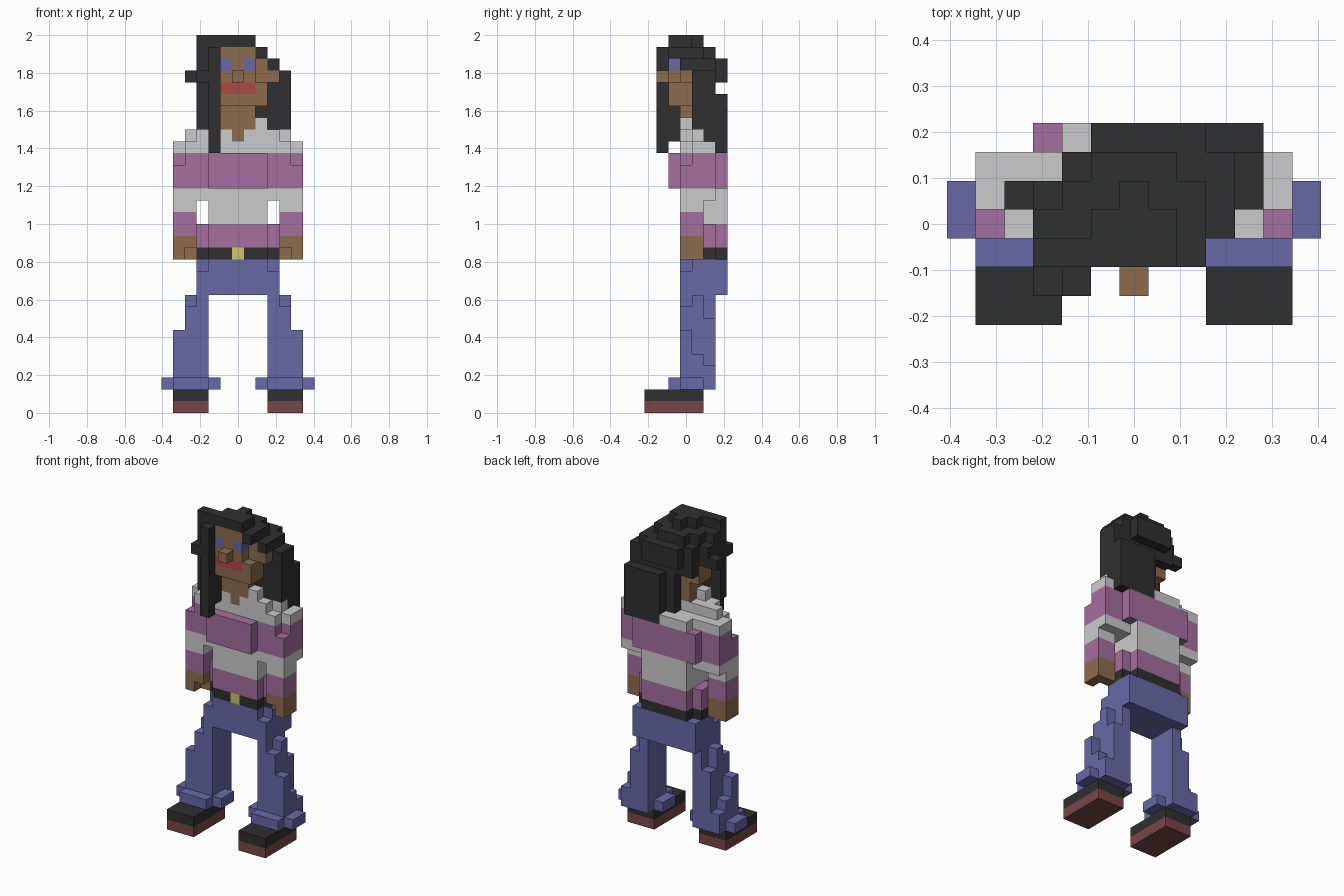
import bpy, bmesh
from mathutils import Vector

if "Cube" in bpy.data.objects:
    bpy.data.objects.remove(bpy.data.objects["Cube"])

U = 2 / 32                       # edge of one cube
cells = {}                       # (x, y, z) -> part name


def box(part, xs, ys, zs, mirror=False):
    """Fill an inclusive block of cubes; later blocks repaint earlier ones."""
    for x in range(xs[0], xs[1] + 1):
        for y in range(ys[0], ys[1] + 1):
            for z in range(zs[0], zs[1] + 1):
                cells[x, y, z] = part
                if mirror:
                    cells[-x, y, z] = part


def both(part, xs, ys, zs):
    box(part, xs, ys, zs, True)


# shoes
both("shoe_soles", (3, 5), (-3, 1), (0, 0))
both("shoe_uppers", (3, 5), (-3, 1), (1, 1))

# trousers: cuffs, flared legs, hips
both("trousers", (3, 5), (-1, 2), (2, 2))
both("trousers", (2, 6), (0, 1), (2, 2))
both("trousers", (3, 4), (0, 2), (3, 7))
both("trousers", (5, 5), (0, 0), (3, 6))
both("trousers", (5, 5), (1, 1), (3, 4))
both("trousers", (5, 5), (2, 2), (3, 3))
both("trousers", (3, 3), (0, 2), (8, 9))
both("trousers", (4, 4), (0, 1), (8, 8))
both("trousers", (4, 4), (1, 1), (9, 9))
box("trousers", (-3, 3), (0, 3), (10, 11))
box("trousers", (-2, 2), (0, 3), (12, 12))
both("trousers", (3, 3), (1, 3), (12, 12))

# belt and buckle
box("belt", (-3, 3), (1, 2), (13, 13))
box("belt", (-2, 2), (0, 3), (13, 13))
box("buckle", (0, 0), (0, 0), (13, 13))

# jumper body in stripes
for part, z0, z1 in (("jumper_stripes", 14, 15), ("jumper", 16, 18),
                     ("jumper_stripes", 19, 21)):
    box(part, (-2, 2), (0, 3), (z0, z1))
both("jumper_stripes", (3, 3), (1, 2), (14, 15))
box("jumper_stripes", (-2, 2), (-1, -1), (19, 21))
both("jumper_stripes", (3, 3), (0, 3), (19, 21))

# arms and hands
both("hands", (4, 5), (0, 1), (13, 14))
cells.pop((4, 0, 13)), cells.pop((-4, 0, 13))
both("jumper_stripes", (4, 5), (0, 1), (15, 16))
both("jumper", (4, 5), (0, 1), (17, 17))
both("jumper", (3, 5), (0, 2), (18, 18))
both("jumper_stripes", (4, 5), (0, 2), (19, 20))
both("jumper_stripes", (4, 4), (0, 2), (21, 21))
both("jumper_stripes", (5, 5), (1, 2), (21, 21))

# shoulders and collar
box("jumper", (-4, 4), (0, 2), (22, 22))
box("jumper", (-2, 2), (3, 3), (22, 22))
both("jumper", (5, 5), (1, 2), (22, 22))
box("jumper", (-3, 3), (0, 1), (23, 23))
both("jumper", (4, 4), (1, 1), (23, 23))
both("jumper", (2, 2), (0, 0), (24, 24))

# neck, head, ear, nose
box("skin", (0, 0), (0, 0), (23, 23))
box("skin", (-1, 1), (0, 1), (24, 25))
box("skin", (-1, 1), (-1, 1), (26, 30))
both("skin", (2, 2), (0, 1), (26, 29))
box("skin", (2, 2), (-1, -1), (26, 27))
box("skin", (3, 3), (0, 0), (28, 28))
box("skin", (0, 0), (-2, -2), (28, 28))
both("eyes", (1, 1), (-1, -1), (29, 29))
box("lips", (-1, 1), (-1, -1), (27, 27))

# hair: crown
box("hair", (-3, 1), (-1, -1), (31, 31))
box("hair", (-1, 1), (0, 0), (31, 31))
box("hair", (0, 0), (1, 1), (31, 31))
box("hair", (-3, 2), (0, 0), (30, 30))
box("hair", (-2, 2), (1, 1), (30, 30))
box("hair", (-1, 1), (2, 2), (30, 30))
box("hair", (2, 2), (-1, -1), (30, 30))
# hair: back and sides of the head
both("hair", (3, 3), (0, 1), (29, 29))
box("hair", (-2, 3), (2, 2), (27, 29))
box("hair", (-1, 2), (3, 3), (28, 29))
box("hair", (-3, -2), (0, 1), (28, 28))
box("hair", (-4, -4), (1, 1), (28, 28))
# hair: lock beside the face
box("hair", (-3, -3), (-1, -1), (24, 30))
box("hair", (-2, -2), (-1, -1), (23, 30))
box("hair", (-2, -2), (-2, -2), (22, 30))
box("hair", (-3, -3), (-2, -2), (28, 28))
# hair: long fall over the other shoulder
box("hair", (3, 4), (1, 2), (24, 28))
box("hair", (2, 2), (1, 1), (25, 25))
box("hair", (0, 4), (2, 2), (23, 26))
box("hair", (1, 4), (3, 3), (22, 26))

# one flat-faced mesh per part, with only the outer faces
COLOURS = {"shoe_soles": (120, 72, 72), "shoe_uppers": (51, 51, 51),
           "trousers": (104, 104, 166), "belt": (51, 51, 51),
           "buckle": (200, 195, 105), "jumper_stripes": (163, 110, 157),
           "hands": (140, 107, 79), "skin": (140, 107, 79),
           "eyes": (104, 104, 166), "lips": (176, 74, 74), "hair": (51, 51, 51)}

for part in sorted(set(cells.values())):
    bm = bmesh.new()
    for c, name in cells.items():
        if name != part:
            continue
        for axis in range(3):
            for s in (-1, 1):
                n = [0, 0, 0]
                n[axis] = s
                if tuple(a + b for a, b in zip(c, n)) in cells:
                    continue
                n = Vector(n)
                u = Vector((n.y, n.z, n.x))
                v = n.cross(u)
                mid = Vector(c) + Vector((0, 0, 0.5)) + n / 2
                bm.faces.new([bm.verts.new((mid + (u * a + v * b) / 2) * U)
                              for a, b in ((-1, -1), (1, -1), (1, 1), (-1, 1))])
    bmesh.ops.remove_doubles(bm, verts=bm.verts, dist=U * 0.01)
    mesh = bpy.data.meshes.new(part)
    bm.to_mesh(mesh)
    bm.free()
    if part in COLOURS:
        mat = bpy.data.materials.new(part + "_colour")
        mat.diffuse_color = [(k / 255) ** 2.2 for k in COLOURS[part]] + [1]
        mat.use_nodes = True
        mat.node_tree.nodes["Principled BSDF"].inputs["Base Color"].default_value = mat.diffuse_color
        mesh.materials.append(mat)
    bpy.context.collection.objects.link(bpy.data.objects.new(part, mesh))
